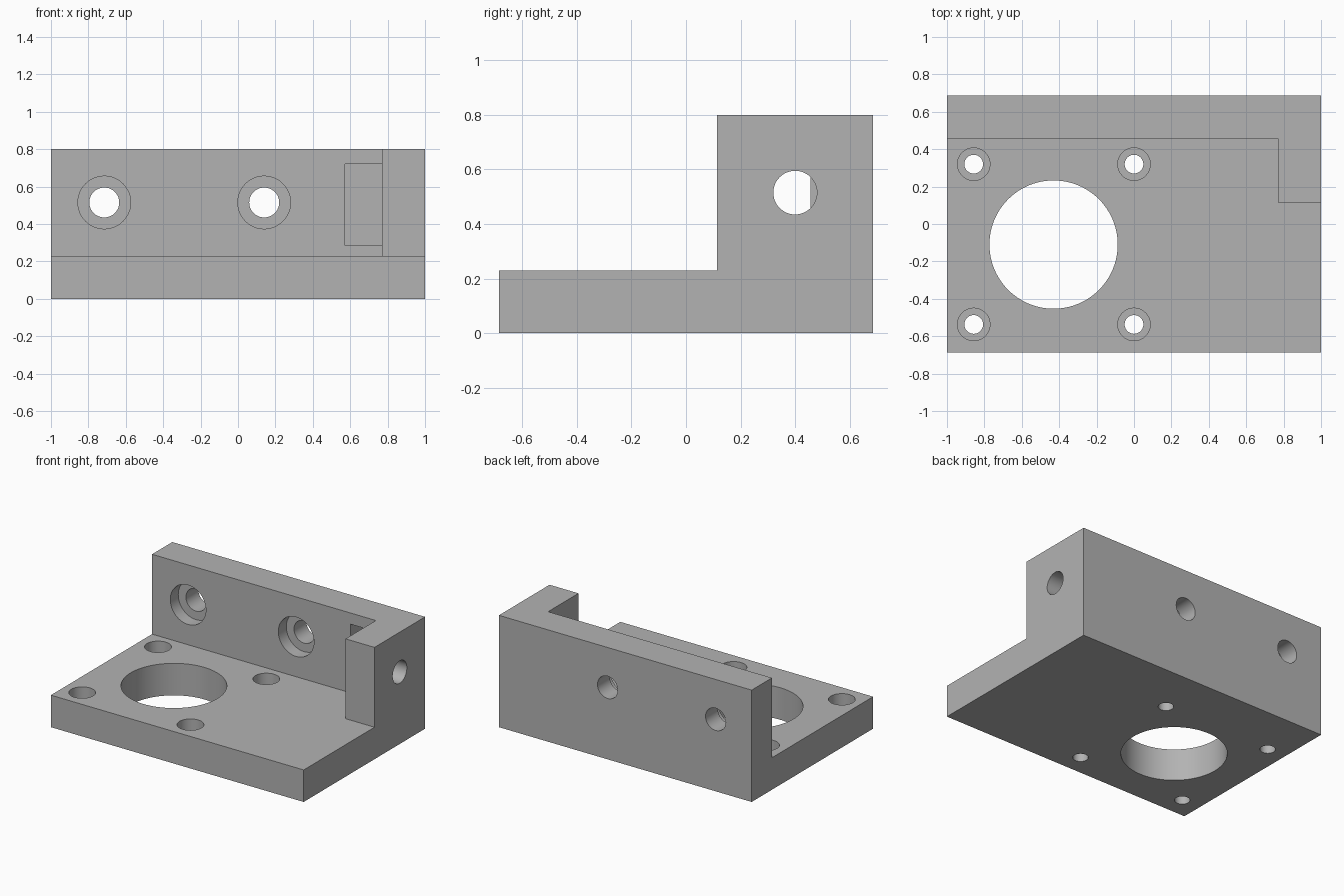
import bpy
import bmesh
import math
from mathutils import Matrix, Vector

if "Cube" in bpy.data.objects:
    bpy.data.objects.remove(bpy.data.objects["Cube"], do_unlink=True)

HALF_Y, HEIGHT, PLATE_TOP = 0.686, 0.80, 0.229
WALL_Y, BLOCK_X, BLOCK_Y = 0.457, 0.771, 0.114
HOLE_Z = 0.515
OVER = 0.1  # cutters reach this far past the surface

grey = bpy.data.materials.new("machined grey")
grey.use_nodes = True
colour = (0.45, 0.45, 0.45, 1)
grey.diffuse_color = colour
grey.node_tree.nodes["Principled BSDF"].inputs["Base Color"].default_value = colour


def make_object(name, bm):
    mesh = bpy.data.meshes.new(name)
    bm.to_mesh(mesh)
    bm.free()
    obj = bpy.data.objects.new(name, mesh)
    bpy.context.collection.objects.link(obj)
    mesh.materials.append(grey)
    return obj


def box(name, low, high):
    low, high = Vector(low), Vector(high)
    bm = bmesh.new()
    bmesh.ops.create_cube(bm, size=1)
    bmesh.ops.scale(bm, vec=high - low, verts=bm.verts)
    bmesh.ops.translate(bm, vec=(low + high) / 2, verts=bm.verts)
    return make_object(name, bm)


def cylinder(name, start, end, radius, sides=48):
    start, end = Vector(start), Vector(end)
    axis = end - start
    turn = axis.to_track_quat("Z", "Y").to_matrix().to_4x4()
    bm = bmesh.new()
    bmesh.ops.create_cone(bm, cap_ends=True, segments=sides, radius1=radius,
                          radius2=radius, depth=axis.length,
                          matrix=Matrix.Translation((start + end) / 2) @ turn)
    return make_object(name, bm)


def cut(target, cutter):
    cutter.hide_render = True
    mod = target.modifiers.new("cut", "BOOLEAN")
    mod.operation = "DIFFERENCE"
    mod.solver = "EXACT"
    mod.object = cutter
    bpy.context.view_layer.objects.active = target
    bpy.ops.object.modifier_apply(modifier=mod.name)
    bpy.data.objects.remove(cutter, do_unlink=True)


# Solid blank, milled down to the plate, back wall and end block
bracket = box("mounting_bracket", (-1, -HALF_Y, 0), (1, HALF_Y, HEIGHT))
cut(bracket, box("front_clearance", (-1 - OVER, -HALF_Y - OVER, PLATE_TOP),
                 (1 + OVER, BLOCK_Y, HEIGHT + OVER)))
cut(bracket, box("wall_clearance", (-1 - OVER, 0, PLATE_TOP),
                 (BLOCK_X, WALL_Y, HEIGHT + OVER)))

# Pocket in the wall beside the end block
cut(bracket, box("wall_pocket", (0.571, WALL_Y - OVER, 0.286),
                 (BLOCK_X, 0.614, 0.72)))

# Large bore through the plate
cut(bracket, cylinder("main_bore", (-0.43, -0.11, -OVER),
                      (-0.43, -0.11, PLATE_TOP + OVER), 0.343, 96))

# Counterbored screw holes at the corners around the bore
for x in (-0.857, 0):
    for y in (-0.537, 0.32):
        cut(bracket, cylinder("plate_hole", (x, y, -OVER), (x, y, PLATE_TOP + OVER), 0.05))
        cut(bracket, cylinder("plate_counterbore", (x, y, PLATE_TOP - 0.12),
                              (x, y, PLATE_TOP + OVER), 0.087))

# Counterbored screw holes through the back wall
for x in (-0.715, 0.14):
    cut(bracket, cylinder("wall_hole", (x, WALL_Y - OVER, HOLE_Z),
                          (x, HALF_Y + OVER, HOLE_Z), 0.08))
    cut(bracket, cylinder("wall_counterbore", (x, WALL_Y - OVER, HOLE_Z),
                          (x, WALL_Y + 0.09, HOLE_Z), 0.141))

# Side hole through the end block, opening into the pocket
cut(bracket, cylinder("block_hole", (0.7, 0.4, HOLE_Z), (1 + OVER, 0.4, HOLE_Z), 0.08))

# Smooth bores, sharp edges
bpy.ops.object.select_all(action="DESELECT")
bracket.select_set(True)
bpy.context.view_layer.objects.active = bracket
bpy.ops.object.shade_smooth_by_angle(angle=math.radians(30))
